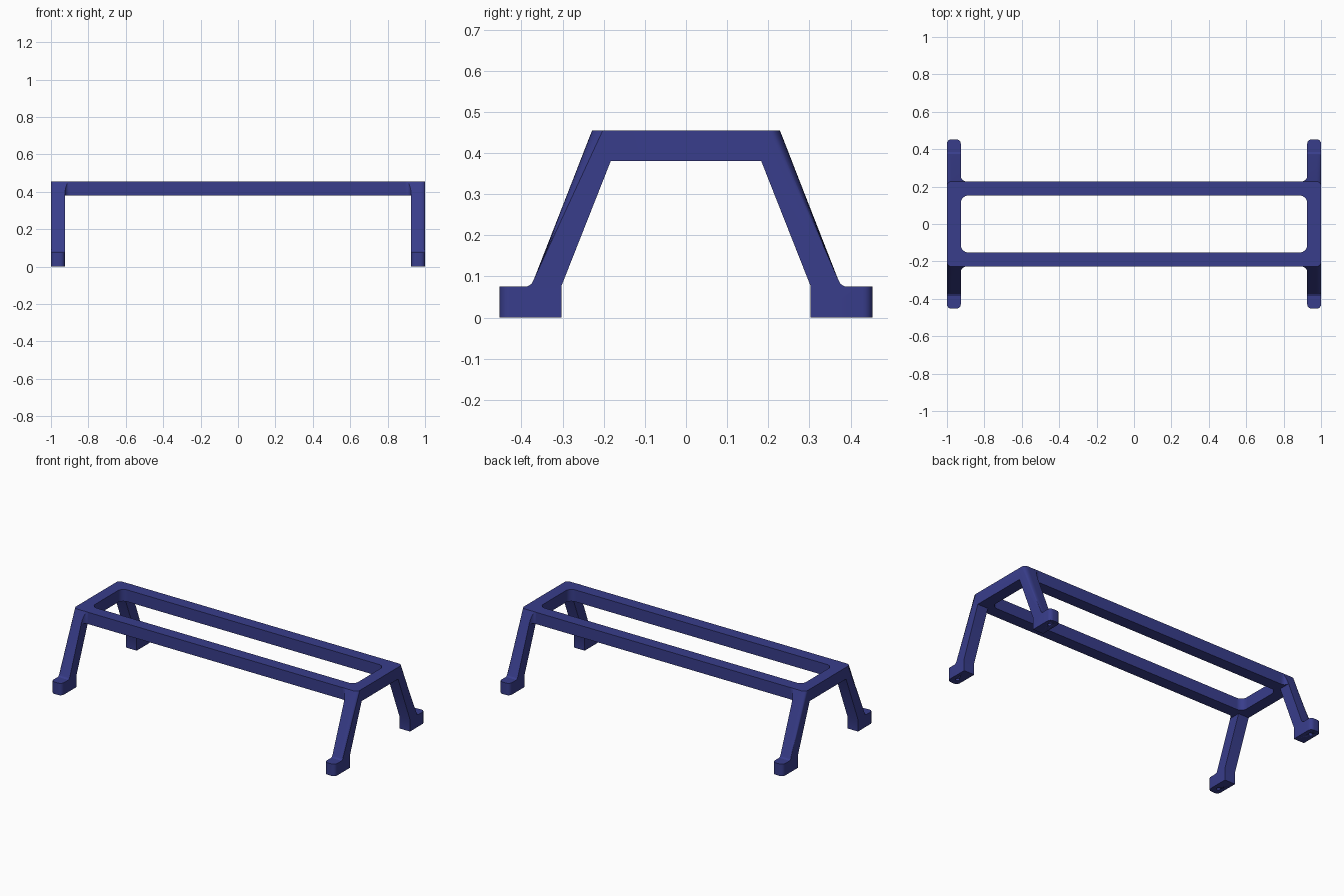
import bpy, bmesh, math

if "Cube" in bpy.data.objects:
    bpy.data.objects.remove(bpy.data.objects["Cube"])

navy = bpy.data.materials.new("navy_blue")
navy.diffuse_color = (0.04, 0.047, 0.26, 1)
navy.use_nodes = True
navy.node_tree.nodes["Principled BSDF"].inputs["Base Color"].default_value = navy.diffuse_color

TOP, UNDER, FOOT = 0.455, 0.38, 0.076     # heights
IN, OUT = 0.926, 1.0                      # thickness of the side frames in x
RAIL_IN, RAIL_OUT = 0.152, 0.228          # rail extent in y
SLOPE = (0.376 - RAIL_OUT) / (TOP - FOOT)


def prism(bottom, top):
    """Closed solid between two matching loops of points."""
    bm = bmesh.new()
    a = [bm.verts.new(p) for p in bottom]
    b = [bm.verts.new(p) for p in top]
    bm.faces.new(a)
    bm.faces.new(b)
    n = len(a)
    for i in range(n):
        j = (i + 1) % n
        bm.faces.new((a[i], a[j], b[j], b[i]))
    bmesh.ops.recalc_face_normals(bm, faces=bm.faces)
    return bm


def finish(bm, name, axes=(False, False)):
    """Turn a bmesh into a coloured object, mirrored on the given axes."""
    me = bpy.data.meshes.new(name)
    bm.to_mesh(me)
    bm.free()
    ob = bpy.data.objects.new(name, me)
    bpy.context.collection.objects.link(ob)
    me.materials.append(navy)
    if any(axes):
        m = ob.modifiers.new("mirror", 'MIRROR')
        m.use_axis = (axes[0], axes[1], False)
        m.use_mirror_merge = False
    bpy.ops.object.select_all(action='DESELECT')
    ob.select_set(True)
    bpy.context.view_layer.objects.active = ob
    bpy.ops.object.shade_smooth_by_angle(angle=math.radians(30))
    return ob


def fillet(cx, cy, r, a0, a1, n=8):
    return [(cx + r * math.cos(math.radians(a0 + (a1 - a0) * i / n)),
             cy + r * math.sin(math.radians(a0 + (a1 - a0) * i / n)))
            for i in range(n + 1)]


# Side frames: top bar, sloping legs and feet in one profile
half = [(RAIL_OUT, TOP), (0.370, 0.092), (0.375, 0.082), (0.385, FOOT),
        (0.453, FOOT), (0.453, 0), (0.303, 0), (0.303, FOOT), (0.183, UNDER)]
profile = half + [(-y, z) for y, z in reversed(half)]
bm = prism([(IN, y, z) for y, z in profile], [(OUT, y, z) for y, z in profile])


def rounded(e):
    p, q = (v.co for v in e.verts)
    if abs(p.x - q.x) > 0.01:
        return False
    foot_end = min(abs(p.y), abs(q.y)) > 0.45
    leg_edge = (p.x > 0.99 and max(p.z, q.z) > 0.45 and 0.05 < min(p.z, q.z) < 0.1)
    return foot_end or leg_edge


bmesh.ops.bevel(bm, geom=[e for e in bm.edges if rounded(e)], offset=0.024,
                offset_type='OFFSET', segments=5, profile=0.5, affect='EDGES')
side = finish(bm, "side_frame")

# Blind screw holes under the feet
cut = bmesh.new()
for s in (-1, 1):
    g = bmesh.ops.create_cone(cut, cap_ends=True, segments=16, radius1=0.012,
                              radius2=0.012, depth=0.1)
    bmesh.ops.translate(cut, verts=g["verts"], vec=(0.963, 0.405 * s, 0))
cutter = finish(cut, "screw_hole_cutter")
cutter.hide_render = True
cutter.hide_viewport = True
mod = side.modifiers.new("screw_holes", 'BOOLEAN')
mod.operation = 'DIFFERENCE'
mod.solver = 'EXACT'
mod.object = cutter
mir = side.modifiers.new("mirror", 'MIRROR')
mir.use_axis = (True, False, False)

# Long rails with rounded inner corners
r = 0.04
corner = fillet(IN - r, RAIL_IN - r, r, 0, 90)
plan = [(-IN, RAIL_OUT), (IN, RAIL_OUT)] + corner + [(-x, y) for x, y in reversed(corner)]
finish(prism([(x, y, UNDER) for x, y in plan], [(x, y, TOP) for x, y in plan]),
       "long_rail", (False, True))

# Small fillets between the rails and the sloping legs
r = (TOP - UNDER) * SLOPE
web = [(IN, RAIL_OUT)] + fillet(IN - r, RAIL_OUT + r, r, 0, -90)
finish(prism([(x, y, UNDER) for x, y in web],
             [(x, y, TOP - (y - RAIL_OUT) / SLOPE + 0.0005) for x, y in web]),
       "leg_fillet", (True, True))
